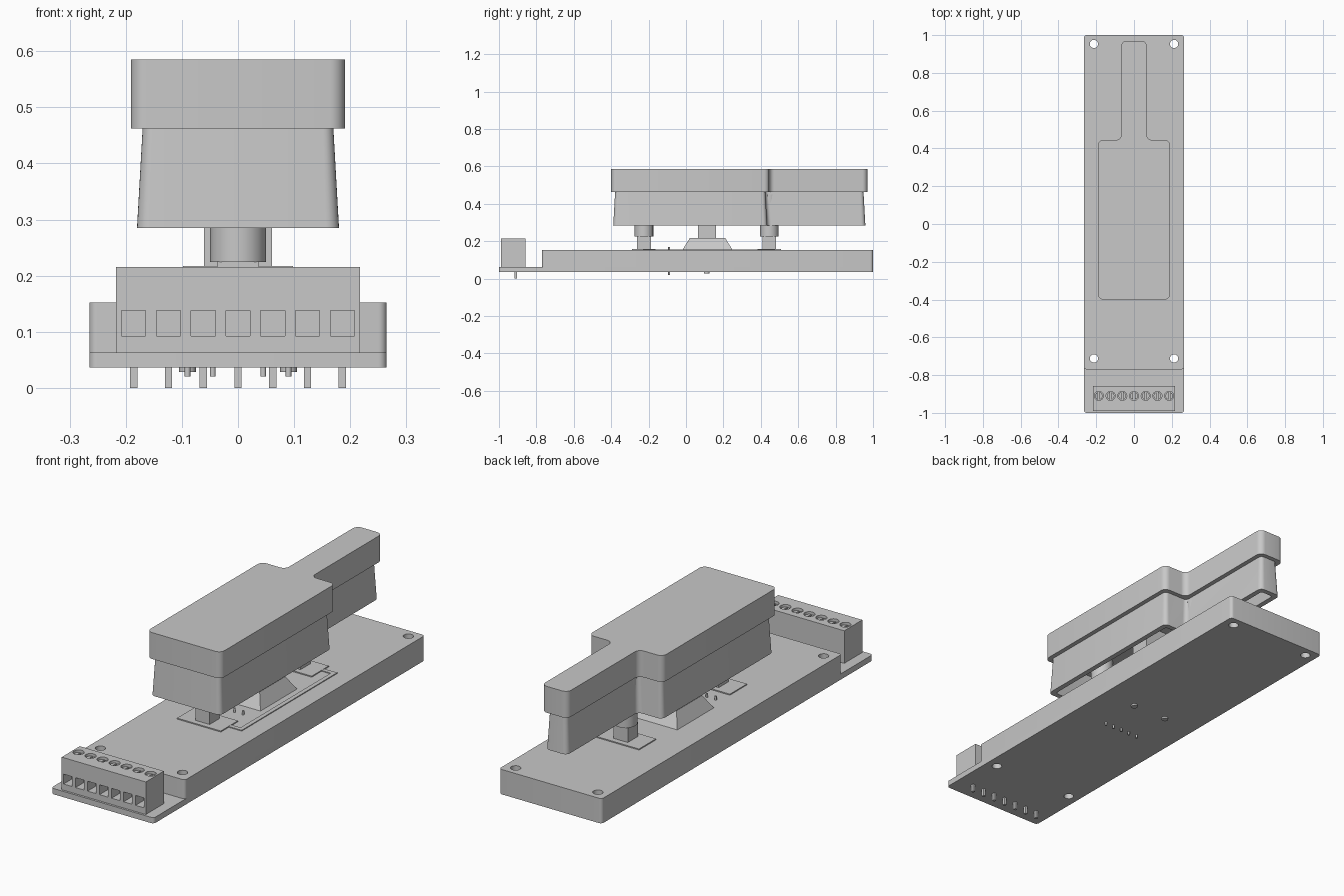
import bpy, bmesh
from math import pi, sin, cos
from mathutils import Vector

cube = bpy.data.objects.get("Cube")
if cube:
    bpy.data.objects.remove(cube)

GREY = (0.58, 0.58, 0.58, 1)
grey = bpy.data.materials.new("plain grey")
grey.use_nodes = True
grey.diffuse_color = GREY
grey.node_tree.nodes["Principled BSDF"].inputs["Base Color"].default_value = GREY


def finish(name, bm):
    bmesh.ops.recalc_face_normals(bm, faces=bm.faces)
    mesh = bpy.data.meshes.new(name)
    bm.to_mesh(mesh)
    bm.free()
    mesh.materials.append(grey)
    ob = bpy.data.objects.new(name, mesh)
    bpy.context.collection.objects.link(ob)
    return ob


def smooth(ob):
    bpy.ops.object.select_all(action='DESELECT')
    ob.select_set(True)
    bpy.context.view_layer.objects.active = ob
    bpy.ops.object.shade_smooth_by_angle(angle=0.6)


def add_box(bm, x, y, z):
    """Box from three (low, high) ranges."""
    verts = bmesh.ops.create_cube(bm, size=1)["verts"]
    for v in verts:
        v.co = [(lo + hi) / 2 + c * (hi - lo) for c, (lo, hi) in zip(v.co, (x, y, z))]
    return verts


def add_cylinder(bm, x, y, z, r, sides=24):
    verts = bmesh.ops.create_cone(bm, cap_ends=True, segments=sides, radius1=r,
                                  radius2=r, depth=z[1] - z[0])["verts"]
    bmesh.ops.translate(bm, verts=verts, vec=(x, y, (z[0] + z[1]) / 2))


def fillet(points, radius, steps=6):
    """Round every right-angled corner of a closed 2D outline."""
    out = []
    points = [Vector(p) for p in points]
    for i, p in enumerate(points):
        back = (points[i - 1] - p).normalized() * radius
        ahead = (points[(i + 1) % len(points)] - p).normalized() * radius
        for s in range(steps + 1):
            t = s / steps * pi / 2
            out.append(p + back * (1 - sin(t)) + ahead * (1 - cos(t)))
    return out


def loft(name, rings):
    """Closed solid through (outline, z) rings of equal point count."""
    bm = bmesh.new()
    loops = [[bm.verts.new((p[0], p[1], z)) for p in pts] for pts, z in rings]
    for lo, hi in zip(loops, loops[1:]):
        for i in range(len(lo)):
            j = (i + 1) % len(lo)
            bm.faces.new((lo[i], lo[j], hi[j], hi[i]))
    bm.faces.new(loops[0])
    bm.faces.new(loops[-1])
    return finish(name, bm)


def cut(ob, cutter):
    mod = ob.modifiers.new("cut", 'BOOLEAN')
    mod.operation = 'DIFFERENCE'
    mod.solver = 'EXACT'
    mod.object = cutter
    bpy.context.view_layer.objects.active = ob
    bpy.ops.object.modifier_apply(modifier=mod.name)
    bpy.data.objects.remove(cutter)


def slab(name, y0, y1, z0, z1):
    outline = fillet([(-.265, y0), (.265, y0), (.265, y1), (-.265, y1)], .015)
    return loft(name, [(outline, z0), (outline, z1)])


# Base plate and raised housing with four mounting holes
for name, y0, z0, z1 in (("base_plate", -1, .036, .063), ("housing", -.77, .063, .152)):
    ob = slab(name, y0, 1, z0, z1)
    bm = bmesh.new()
    for x in (-.212, .212):
        for y in (-.712, .953):
            add_cylinder(bm, x, y, (0, .2), .022)
    cut(ob, finish("hole_cutter", bm))
    smooth(ob)

# Terminal block with wire openings and screw wells
terminals = [(i - 3) * .062 for i in range(7)]
bm = bmesh.new()
add_box(bm, (-.217, .217), (-.99, -.857), (.063, .215))
block = finish("terminal_block", bm)
bm = bmesh.new()
for x in terminals:
    add_box(bm, (x - .0215, x + .0215), (-1.02, -.93), (.092, .138))
    add_cylinder(bm, x, -.91, (.185, .25), .024)
cut(block, finish("terminal_cutter", bm))
smooth(block)

# Slotted screw heads
bm = bmesh.new()
for x in terminals:
    add_cylinder(bm, x, -.91, (.18, .205), .02)
screws = finish("terminal_screws", bm)
bm = bmesh.new()
for x in terminals:
    add_box(bm, (x - .004, x + .004), (-.94, -.88), (.192, .22))
cut(screws, finish("slot_cutter", bm))
smooth(screws)

# Pins and pegs below the base
bm = bmesh.new()
for x in terminals:
    add_box(bm, (x - .0065, x + .0065), (-.9165, -.9035), (0, .07))
finish("terminal_pins", bm)
bm = bmesh.new()
for i in range(5):
    add_cylinder(bm, (i - 2) * .045, -.09, (.02, .17), .005, 12)
for x in (-.09, .09):
    add_cylinder(bm, x, .11, (.028, .04), .015)
smooth(finish("sensor_pins", bm))

# Contact pads and posts at both ends of the rocker
for name, y in (("front", -.225), ("back", .445)):
    bm = bmesh.new()
    add_box(bm, (-.113, .113), (y - .063, y + .063), (.152, .157))
    finish(name + "_contact_pad", bm)
    bm = bmesh.new()
    add_box(bm, (-.037, .037), (y - .037, y + .037), (.155, .225))
    finish(name + "_plunger", bm)
    bm = bmesh.new()
    add_cylinder(bm, 0, y, (.224, .45), .05)
    smooth(finish(name + "_post", bm))

# Thin raised track along one side
bm = bmesh.new()
add_box(bm, (.160, .180), (-.23, .475), (.152, .156))
for y in (-.23, .455):
    add_box(bm, (.113, .160), (y, y + .02), (.152, .156))
finish("side_track", bm)

# Central pivot: tapered pedestal and stem
bm = bmesh.new()
for v in add_box(bm, (-.13, .13), (-.02, .25), (.152, .217)):
    if v.co.z > .2:
        v.co.x *= .75
        v.co.y = .115 + (v.co.y - .115) * .7
finish("pivot_pedestal", bm)
bm = bmesh.new()
add_box(bm, (-.061, .061), (.065, .161), (.215, .45))
finish("pivot_stem", bm)


# Rocker cap: paddle outline with a narrow arm, hollow underneath
def paddle(inset):
    w, a = .191 - inset, .067 - inset
    y0, y1, y2 = -.4 + inset, .445 - inset, .97 - inset
    half = [(w, y0), (w, y1), (a, y1), (a, y2)]
    return fillet(half + [(-x, y) for x, y in reversed(half)], .028 - inset * .45)


smooth(loft("rocker_cap", [(paddle(i), z) for i, z in (
    (.045, .44), (.035, .285), (.011, .285), (.021, .462), (0, .462), (0, .585))]))
